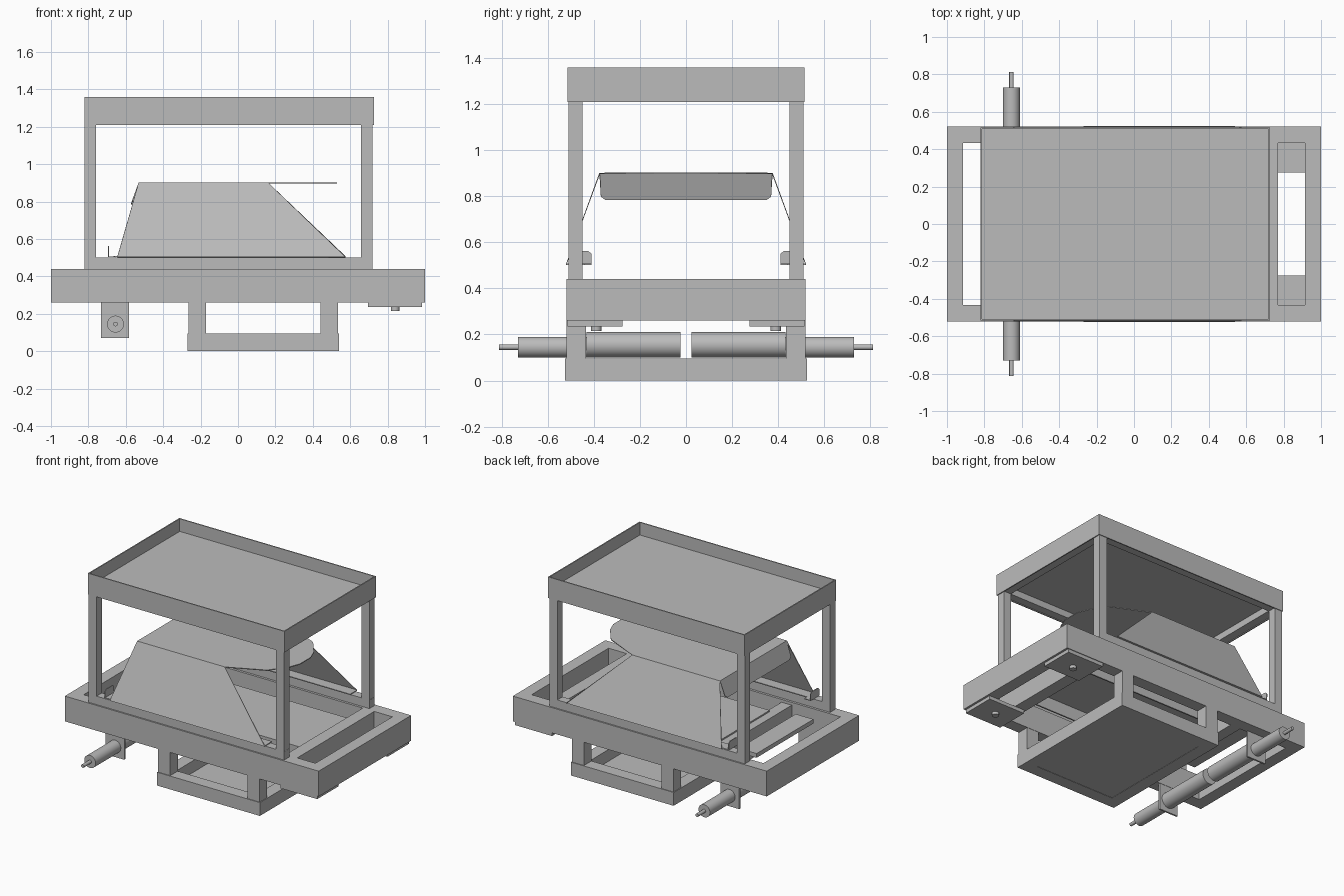
import bpy
import bmesh
from math import pi

old = bpy.data.objects.get("Cube")
if old:
    bpy.data.objects.remove(old, do_unlink=True)

steel = bpy.data.materials.new("plain_grey_steel")
steel.use_nodes = True
GREY = (0.5, 0.5, 0.5, 1)
steel.diffuse_color = GREY
steel.node_tree.nodes["Principled BSDF"].inputs["Base Color"].default_value = GREY


def finish(name, bm):
    bmesh.ops.recalc_face_normals(bm, faces=bm.faces)
    mesh = bpy.data.meshes.new(name)
    bm.to_mesh(mesh)
    bm.free()
    mesh.materials.append(steel)
    ob = bpy.data.objects.new(name, mesh)
    bpy.context.collection.objects.link(ob)
    return ob


def boxes(name, *extents):
    """One object made of boxes, each given as (x0, x1, y0, y1, z0, z1)."""
    bm = bmesh.new()
    for x0, x1, y0, y1, z0, z1 in extents:
        cube = bmesh.ops.create_cube(bm, size=1)
        for v in cube["verts"]:
            v.co = ((x0 + x1) / 2 + v.co.x * (x1 - x0),
                    (y0 + y1) / 2 + v.co.y * (y1 - y0),
                    (z0 + z1) / 2 + v.co.z * (z1 - z0))
    return finish(name, bm)


def ring(name, x0, x1, y, z0, z1, w):
    """Rectangular frame with mitred corners, open in the middle."""
    bm = bmesh.new()
    loops = []
    for inset, z in ((0, z0), (0, z1), (w, z1), (w, z0)):
        a, b, c = x0 + inset, x1 - inset, y - inset
        loops.append([bm.verts.new(p) for p in
                      ((a, -c, z), (b, -c, z), (b, c, z), (a, c, z))])
    for i in range(4):
        for j in range(4):
            k, n = (i + 1) % 4, (j + 1) % 4
            bm.faces.new((loops[i][j], loops[i][n], loops[k][n], loops[k][j]))
    return finish(name, bm)


def sheet(name, *polygons, thick=0.006):
    bm = bmesh.new()
    for poly in polygons:
        bm.faces.new([bm.verts.new(p) for p in poly])
    bmesh.ops.remove_doubles(bm, verts=bm.verts, dist=0.0005)
    ob = finish(name, bm)
    mod = ob.modifiers.new("thickness", 'SOLIDIFY')
    mod.thickness = thick
    mod.offset = 0
    return ob


def cylinder(name, r, centre, length, along_y=True):
    bpy.ops.mesh.primitive_cylinder_add(
        vertices=32, radius=r, depth=length, location=centre,
        rotation=(pi / 2 if along_y else 0, 0, 0))
    ob = bpy.context.object
    ob.name = name
    ob.data.materials.append(steel)
    bpy.ops.object.shade_smooth_by_angle()
    return ob


# Main chassis with cross members
ring("main_frame", -1, 1, 0.52, 0.26, 0.44, 0.087)
boxes("front_cross_beam", (0.68, 0.77, -0.435, 0.435, 0.26, 0.44))
boxes("rear_cross_beam", (-0.53, -0.45, -0.435, 0.435, 0.26, 0.42))
boxes("rear_deck_plate", (-0.78, -0.64, -0.32, 0.32, 0.40, 0.43))
boxes("centre_channel", (-0.47, 0.68, -0.27, 0.27, 0.42, 0.43),
      (-0.47, 0.68, -0.27, -0.26, 0.33, 0.42),
      (-0.47, 0.68, 0.26, 0.27, 0.33, 0.42))

# Lower tray hung beneath the chassis
ring("lower_tray_rim", -0.27, 0.54, 0.525, 0, 0.095, 0.09)
boxes("lower_tray_floor", (-0.26, 0.53, -0.51, 0.51, 0.002, 0.012))
boxes("lower_tray_posts", *[(x, x + 0.095, y, y + 0.085, 0.09, 0.26)
                            for x in (-0.265, 0.44) for y in (-0.52, 0.435)])

# Upper frame: side rails, posts, ring and shallow top tray
boxes("side_rails", *[(-0.82, 0.72, y, y + 0.06, 0.44, 0.50)
                      for y in (-0.51, 0.45)])
boxes("upper_posts", *[(x, x + 0.062, y, y + 0.06, 0.44, 1.24)
                       for x in (-0.82, 0.657) for y in (-0.51, 0.45)])
ring("upper_ring", -0.815, 0.72, 0.51, 1.215, 1.265, 0.06)
ring("top_tray_rim", -0.822, 0.726, 0.515, 1.21, 1.36, 0.008)
boxes("top_tray_floor", (-0.815, 0.72, -0.508, 0.508, 1.262, 1.27))

# Folded sheet hood: top with tapered tongue, sides, feet and end flap
T = 0.9
top = [(-0.53, -0.375, T), (0.16, -0.375, T), (0.41, -0.26, T), (0.50, -0.14, T),
       (0.53, -0.06, T), (0.53, 0.06, T), (0.50, 0.14, T), (0.41, 0.26, T),
       (0.16, 0.375, T), (-0.53, 0.375, T)]
panels = [top]
for s in (-1, 1):
    panels.append([(-0.53, s * 0.375, T), (0.16, s * 0.375, T),
                   (0.575, s * 0.52, 0.505), (-0.645, s * 0.52, 0.505)])
    panels.append([(-0.645, s * 0.52, 0.505), (0.575, s * 0.52, 0.505),
                   (0.575, s * 0.44, 0.505), (-0.645, s * 0.44, 0.505)])
panels.append([(-0.53, -0.375, T), (-0.53, 0.375, T), (-0.565, 0.37, 0.80),
               (-0.57, 0.35, 0.785), (-0.57, -0.35, 0.785), (-0.565, -0.37, 0.80)])
sheet("sheet_hood", *panels)

for s, side in ((-1, "right"), (1, "left")):
    # Hooked stop at the end of each hood foot
    sheet(side + "_hood_stop",
          [(-0.645, s * 0.41, 0.505), (-0.645, s * 0.51, 0.505),
           (-0.692, s * 0.51, 0.505), (-0.692, s * 0.41, 0.505)],
          [(-0.692, s * 0.41, 0.505), (-0.692, s * 0.51, 0.505),
           (-0.692, s * 0.51, 0.55), (-0.692, s * 0.495, 0.563),
           (-0.692, s * 0.425, 0.563), (-0.692, s * 0.41, 0.55)])

    # Roller, handle sleeve, shaft and hanger
    cylinder(side + "_roller", 0.055, (-0.655, s * 0.228, 0.155), 0.41)
    cylinder(side + "_sleeve", 0.045, (-0.655, s * 0.58, 0.145), 0.30)
    cylinder(side + "_shaft", 0.012, (-0.655, s * 0.76, 0.145), 0.105)
    ys = sorted((s * 0.435, s * 0.447))
    boxes(side + "_roller_hanger", (-0.732, -0.583, *ys, 0.07, 0.27))

    # Wheel mounting plate with its bolt
    ys = sorted((s * 0.275, s * 0.515))
    boxes(side + "_mount_plate", (0.695, 0.985, *ys, 0.235, 0.26))
    cylinder(side + "_mount_bolt", 0.023, (0.84, s * 0.39, 0.232), 0.035, False)
